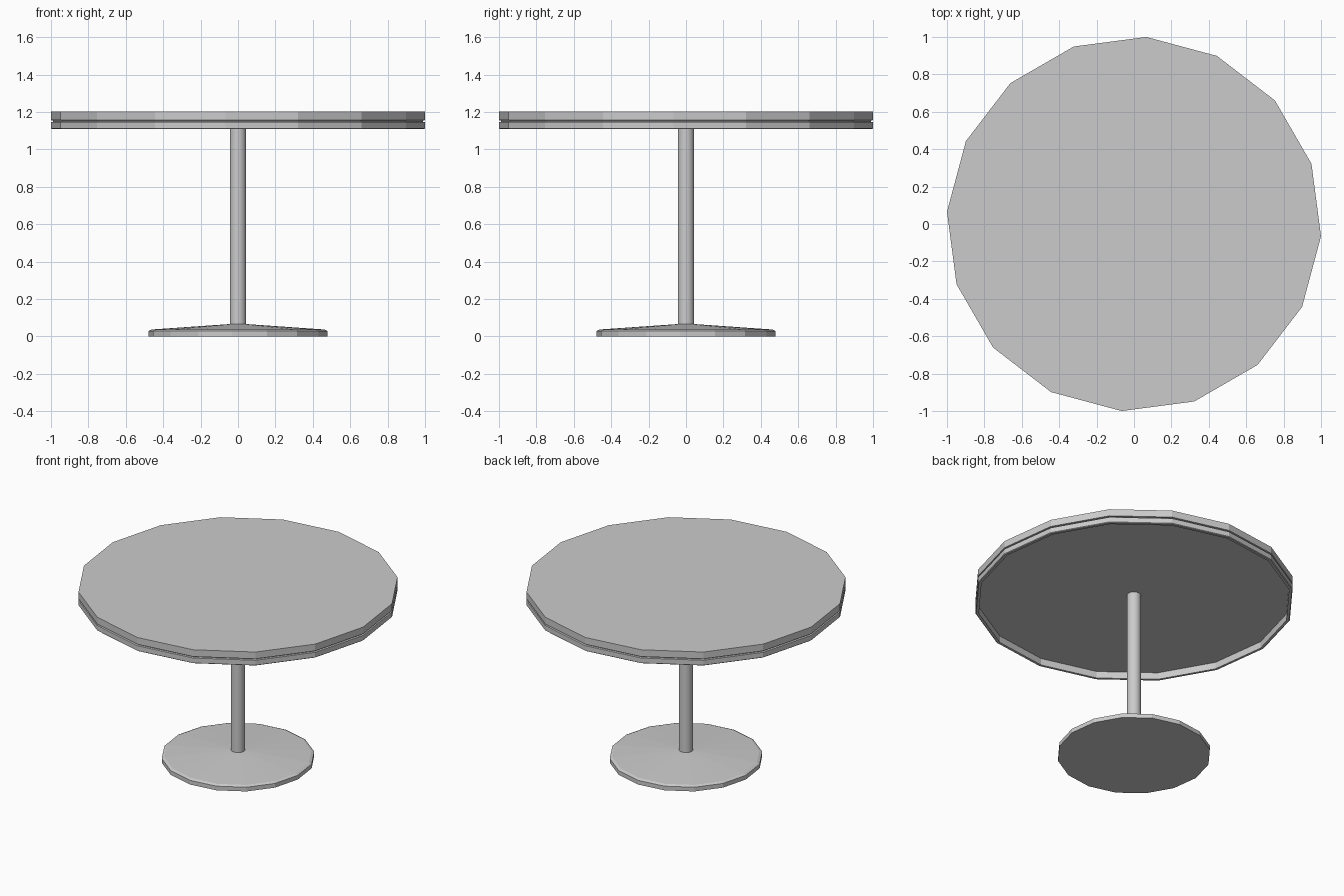
import bpy, bmesh
from math import cos, sin, radians, tau

if "Cube" in bpy.data.objects:
    bpy.data.objects.remove(bpy.data.objects["Cube"])

SIDES = 16
TWIST = radians(-3.75)   # all rings share the same slight rotation


def lathe(name, profile, smooth=False):
    """Revolve (radius, z) points around z; a radius of 0 closes the end."""
    bm = bmesh.new()
    rings = []
    for r, z in profile:
        if r == 0:
            rings.append([bm.verts.new((0, 0, z))] * SIDES)
        else:
            rings.append([bm.verts.new((r * cos(TWIST + tau * i / SIDES),
                                        r * sin(TWIST + tau * i / SIDES), z))
                          for i in range(SIDES)])
    for a, b in zip(rings, rings[1:]):
        for i in range(SIDES):
            j = (i + 1) % SIDES
            bm.faces.new(list(dict.fromkeys((a[i], a[j], b[j], b[i]))))
    bmesh.ops.recalc_face_normals(bm, faces=bm.faces[:])
    # merge the coplanar cap triangles into clean polygons
    bmesh.ops.dissolve_limit(bm, angle_limit=radians(0.5),
                             verts=bm.verts[:], edges=bm.edges[:])
    mesh = bpy.data.meshes.new(name)
    bm.to_mesh(mesh)
    bm.free()
    for p in mesh.polygons:
        p.use_smooth = smooth and abs(p.normal.z) < 0.5
    obj = bpy.data.objects.new(name, mesh)
    bpy.context.collection.objects.link(obj)
    return obj


# Table top: upper slab, thin groove, lower rim, recessed underside
lathe("table_top", [(0, 1.203), (1.002, 1.203), (1.002, 1.156),
                    (0.99, 1.154), (0.99, 1.148), (1.002, 1.146),
                    (1.002, 1.112), (0.997, 1.108), (0.98, 1.108),
                    (0.98, 1.154), (0, 1.154)])

# Central column
lathe("column", [(0, 0.05), (0.044, 0.05), (0.044, 1.156), (0, 1.156)], smooth=True)

# Foot: low disc with a bevelled edge and a gentle cone on top
lathe("base", [(0, 0), (0.479, 0), (0.479, 0.029), (0.462, 0.037),
               (0.044, 0.066), (0, 0.066)])
